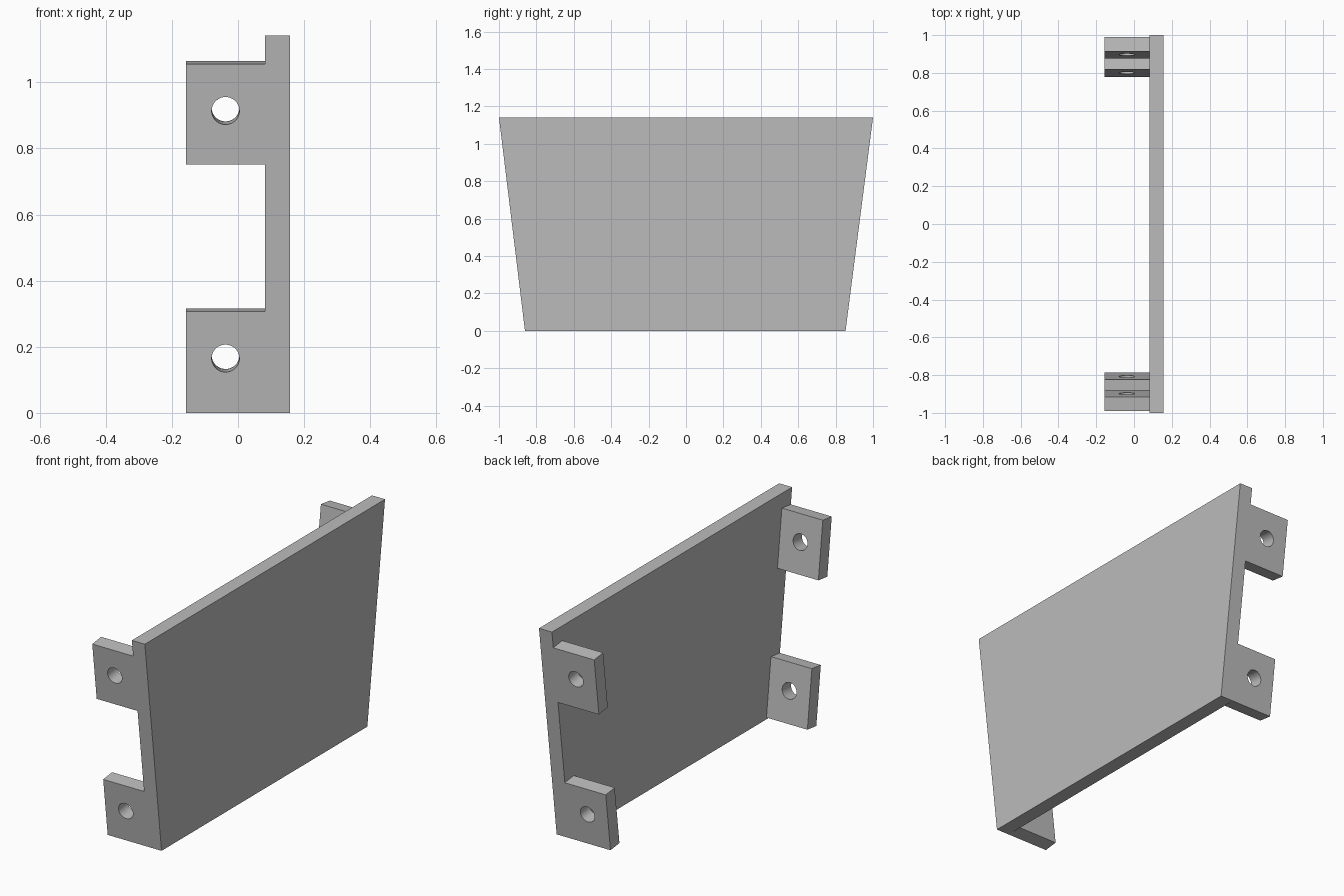
import bpy
import bmesh
from mathutils import Vector, Matrix

if "Cube" in bpy.data.objects:
    bpy.data.objects.remove(bpy.data.objects["Cube"], do_unlink=True)

# Single material
grey = bpy.data.materials.new("plain grey")
grey.use_nodes = True
colour = (0.5, 0.5, 0.5, 1)
grey.diffuse_color = colour
grey.node_tree.nodes["Principled BSDF"].inputs["Base Color"].default_value = colour

HEIGHT = 1.142
BACK_X, PLATE_X, FACE_X = -0.157, 0.0815, 0.157
TAB_THICK, HOLE_R = 0.075, 0.042


def add_object(name, bm):
    bmesh.ops.recalc_face_normals(bm, faces=bm.faces)
    mesh = bpy.data.meshes.new(name)
    bm.to_mesh(mesh)
    bm.free()
    mesh.materials.append(grey)
    obj = bpy.data.objects.new(name, mesh)
    bpy.context.collection.objects.link(obj)
    return obj


def prism(name, outline, x0, x1):
    """Extrude a (y, z) outline along x."""
    bm = bmesh.new()
    face = bm.faces.new([bm.verts.new((x0, y, z)) for y, z in outline])
    new = bmesh.ops.extrude_face_region(bm, geom=[face])["geom"]
    verts = [v for v in new if isinstance(v, bmesh.types.BMVert)]
    bmesh.ops.translate(bm, verts=verts, vec=(x1 - x0, 0, 0))
    return add_object(name, bm)


def drill(obj, centre, axis):
    """Cut a round hole through the object."""
    bm = bmesh.new()
    turn = axis.to_track_quat("Z", "Y").to_matrix().to_4x4()
    bmesh.ops.create_cone(bm, cap_ends=True, segments=48, radius1=HOLE_R,
                          radius2=HOLE_R, depth=0.3,
                          matrix=Matrix.Translation(centre) @ turn)
    cutter = add_object("hole_cutter", bm)
    cutter.hide_render = True
    cut = obj.modifiers.new("hole", "BOOLEAN")
    cut.operation, cut.solver, cut.object = "DIFFERENCE", "EXACT", cutter
    bpy.ops.object.select_all(action="DESELECT")
    bpy.context.view_layer.objects.active = obj
    obj.select_set(True)
    bpy.ops.object.modifier_apply(modifier=cut.name)
    bpy.data.objects.remove(cutter, do_unlink=True)
    bpy.ops.object.shade_smooth_by_angle()


# Tapered main plate
ends = {"front": (-0.861, -1.0), "back": (0.853, 1.0)}
(front_low, front_high), (back_low, back_high) = ends.values()
prism("main_plate", [(front_low, 0), (back_low, 0),
                     (back_high, HEIGHT), (front_high, HEIGHT)], PLATE_X, FACE_X)

# Mounting tabs, flush with the sloping ends of the plate
tabs = {"lower": (0.0, 0.307, 0.165), "upper": (0.752, 1.055, 0.914)}
for end, (low, high) in ends.items():
    base = Vector((0, low, 0))
    slope = Vector((0, high - low, HEIGHT))
    inward = Vector((0, HEIGHT, low - high)).normalized()
    if low > 0:
        inward.negate()
    for level, (z0, z1, hole_z) in tabs.items():
        bottom, top, hole = (base + slope * (z / HEIGHT) for z in (z0, z1, hole_z))
        depth = inward * TAB_THICK
        corners = [bottom, bottom + depth, top + depth, top]
        tab = prism(f"{end}_{level}_tab", [(c.y, c.z) for c in corners],
                    BACK_X, PLATE_X)
        hole.x = (BACK_X + PLATE_X) / 2
        drill(tab, hole, inward)
